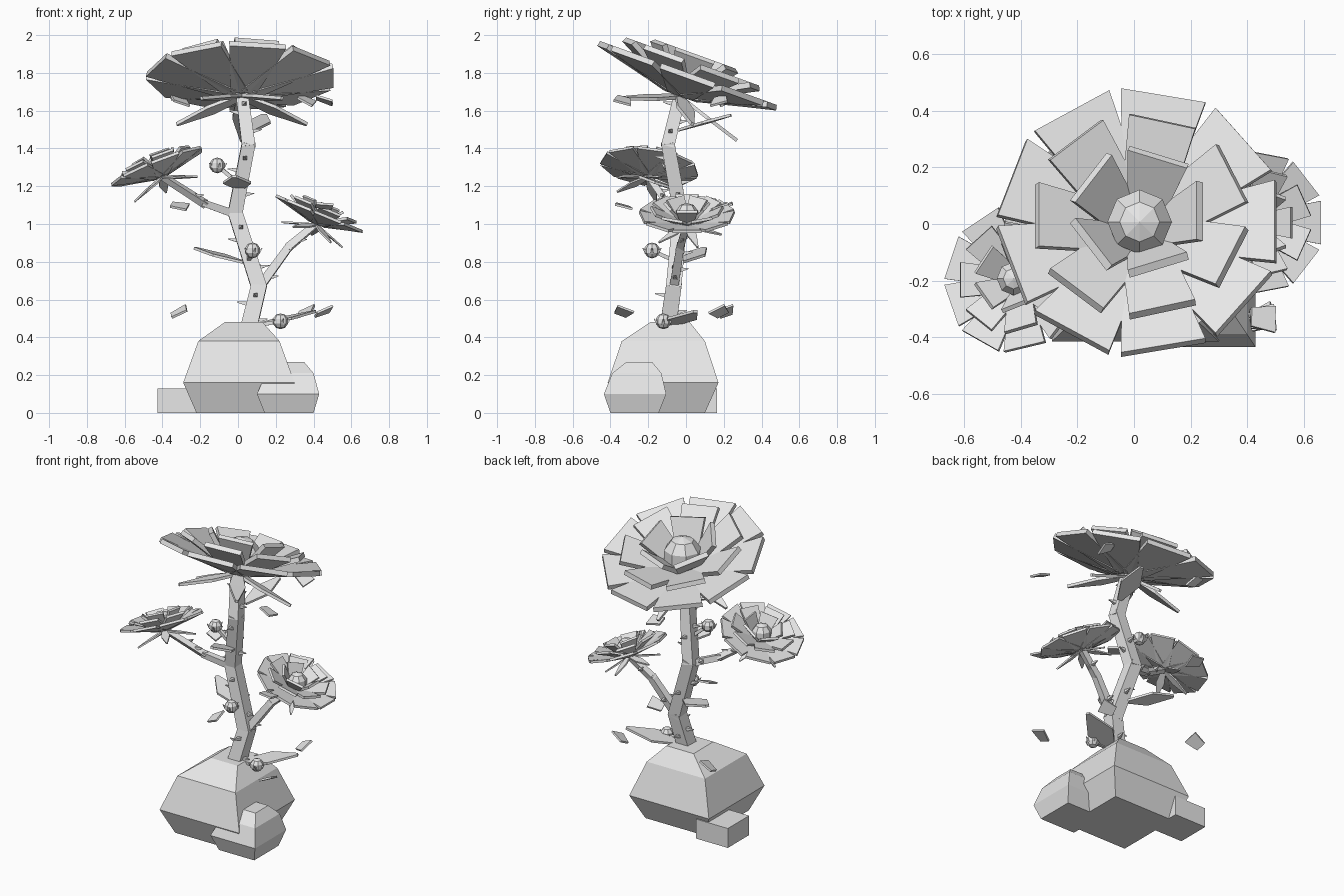
import bpy, bmesh, math, random
from mathutils import Vector, Matrix

if "Cube" in bpy.data.objects:
    bpy.data.objects.remove(bpy.data.objects["Cube"])

random.seed(4)

GREY = bpy.data.materials.new("light grey")
GREY.diffuse_color = (0.8, 0.8, 0.8, 1)
GREY.use_nodes = True
GREY.node_tree.nodes["Principled BSDF"].inputs["Base Color"].default_value = GREY.diffuse_color


def finish(bm, name):
    bmesh.ops.recalc_face_normals(bm, faces=bm.faces)
    me = bpy.data.meshes.new(name)
    bm.to_mesh(me)
    bm.free()
    me.materials.append(GREY)
    ob = bpy.data.objects.new(name, me)
    bpy.context.collection.objects.link(ob)
    return ob


def loft(bm, rings):
    """Skin a list of equal point rings and cap both ends."""
    vs = [[bm.verts.new(p) for p in r] for r in rings]
    n = len(vs[0])
    for a, b in zip(vs, vs[1:]):
        for i in range(n):
            bm.faces.new((a[i], a[(i + 1) % n], b[(i + 1) % n], b[i]))
    bm.faces.new(vs[0])
    bm.faces.new(vs[-1])


def beam(bm, a, b, r0, r1, sides=4):
    """Tapered prism from a to b."""
    a, b = Vector(a), Vector(b)
    d = b - a
    z = d.normalized()
    x = Vector((1, 0, 0)) if abs(z.x) < 0.8 else Vector((0, 1, 0))
    x = (x - z * x.dot(z)).normalized()
    M = Matrix((x, z.cross(x), z)).transposed().to_4x4()
    M = Matrix.Translation((a + b) / 2) @ M @ Matrix.Rotation(math.pi / 4, 4, 'Z')
    bmesh.ops.create_cone(bm, cap_ends=True, segments=sides, radius1=r0, radius2=r1,
                          depth=d.length, matrix=M)


def plate(bm, M, outline, t):
    """Slab along local x, thickened square to its slope: rows are (distance, half width, height)."""
    slope = math.atan2(outline[-1][2] - outline[0][2], outline[-1][0] - outline[0][0])
    dx, dz = -t * math.sin(slope), t * math.cos(slope)
    loft(bm, [[M @ Vector(p) for p in ((x, -h, z), (x, h, z), (x + dx, h, z + dz), (x + dx, -h, z + dz))]
              for x, h, z in outline])


def ball(bm, M, r, seg=8, rings=5):
    bmesh.ops.create_uvsphere(bm, u_segments=seg, v_segments=rings, radius=r, matrix=M)


def frame(origin, normal):
    n = Vector(normal).normalized()
    x = (Vector((1, 0, 0)) - n * n.x).normalized()
    return Matrix.Translation(origin) @ Matrix((x, n.cross(x), n)).transposed().to_4x4()


# Rocks: square profiles, rows are (z, x0, x1, y0, y1)
def rock(name, rows):
    bm = bmesh.new()
    loft(bm, [[(x0, y0, z), (x1, y0, z), (x1, y1, z), (x0, y1, z)] for z, x0, x1, y0, y1 in rows])
    finish(bm, name)


rock("main_rock", [(0, -.22, .23, -.35, .10), (.16, -.29, .30, -.415, .172),
                   (.38, -.21, .22, -.34, .10), (.48, -.07, .13, -.19, .02)])
rock("small_rock", [(0, .14, .40, -.40, -.145), (.10, .10, .43, -.435, -.105),
                    (.21, .15, .40, -.39, -.13), (.27, .21, .35, -.315, -.18)])
rock("block_rock", [(0, -.425, -.19, -.06, .165), (.13, -.425, -.19, -.06, .165)])


# Flowers: three rings of petals, ball centre, drooping sepals
RINGS = [("outer_petals", 9, 0, [(.06, .07, -.005), (.485, .152, .098)]),
         ("middle_petals", 7, 180, [(.09, .085, .02), (.37, .12, .165)]),
         ("inner_petals", 5, 0, [(.11, .075, .07), (.225, .11, .215)])]


def flower(name, origin, normal, s):
    F = frame(origin, normal) @ Matrix.Scale(s, 4)
    for ring, n, start, outline in RINGS:
        bm = bmesh.new()
        for i in range(n):
            R = Matrix.Rotation(math.radians(start) + i * math.tau / n, 4, 'Z')
            plate(bm, F @ R, outline, .03)
        finish(bm, name + "_" + ring)
    bm = bmesh.new()
    ball(bm, Matrix.Translation(F @ Vector((0, 0, .11))), .12 * s)
    finish(bm, name + "_centre")
    bm = bmesh.new()
    for i in range(5):
        R = Matrix.Rotation(math.radians(18 + 72 * i), 4, 'Z')
        plate(bm, F @ R, [(.02, .03, -.02), (.17, .05, -.07), (.36, .008, -.13)], .018)
    finish(bm, name + "_sepals")


flower("top_flower", (.02, -.03, 1.68), (0, .34, .94), 1)
flower("left_flower", (-.405, -.2, 1.25), (-.37, .12, .92), .52)
flower("right_flower", (.415, .005, 1.0), (.38, 0, .92), .505)

# Stem and branches as jointed square beams, with thorns
PATHS = {"trunk": ([(.05, -.10, .42), (.11, -.065, .67), (-.015, -.03, 1.06),
                    (.055, -.095, 1.42), (.02, -.03, 1.69)], .062, .046),
         "left_branch": ([(-.01, -.035, 1.05), (-.18, -.10, 1.11), (-.405, -.2, 1.255)], .030, .022),
         "right_branch": ([(.11, -.065, .66), (.27, -.03, .88), (.415, .005, 1.0)], .034, .024)}
thorns = bmesh.new()
for name, (pts, r0, r1) in PATHS.items():
    bm = bmesh.new()
    n = len(pts) - 1
    for i in range(n):
        a, b = Vector(pts[i]), Vector(pts[i + 1])
        ra = r0 + (r1 - r0) * i / n
        rb = r0 + (r1 - r0) * (i + 1) / n
        d = (b - a).normalized()
        beam(bm, a - d * .012, b + d * .012, ra, rb)
        for k in range(4 if name == "trunk" else 2):
            ang = math.pi / 2 * k + random.uniform(-.2, .2)
            out = Vector((math.cos(ang), math.sin(ang), .15))
            p = a.lerp(b, .25 + .18 * k)
            beam(thorns, p + out * ra * .5, p + out * (ra + .03), .018, .003)
    finish(bm, name)
finish(thorns, "thorns")

# Leaves from stem point to tip
LEAVES = [((.09, -.09, .455), (.41, .05, .53), .085), ((.03, -.03, .79), (-.23, .10, .865), .075),
          ((.08, -.04, 1.49), (.14, .24, 1.57), .065), ((.01, -.06, 1.18), (-.02, -.25, 1.245), .075)]
for i, (a, b, w) in enumerate(LEAVES):
    a, b = Vector(a), Vector(b)
    x = (b - a).normalized()
    y = Vector((0, 0, 1)).cross(x).normalized()
    M = Matrix.Translation(a) @ Matrix((x, y, x.cross(y))).transposed().to_4x4()
    L = (b - a).length
    bm = bmesh.new()
    plate(bm, M, [(0, .015, 0), (L * .5, w, 0), (L, .012, 0)], .014)
    finish(bm, f"leaf_{i + 1}")

# Buds on short twigs, each with a small spiky collar
BUDS = [((-.11, -.08, 1.31), (.02, -.07, 1.2)), ((.077, -.18, .86), (.05, -.05, .8)),
        ((.225, -.12, .485), (.08, -.09, .46))]
for i, (c, root) in enumerate(BUDS):
    c, root = Vector(c), Vector(root)
    bm = bmesh.new()
    ball(bm, Matrix.Translation(c), .042)
    finish(bm, f"bud_{i + 1}")
    bm = bmesh.new()
    beam(bm, root, c, .016, .013)
    for k in range(5):
        a = math.tau * k / 5
        o = Vector((math.cos(a), math.sin(a), .25))
        beam(bm, c + o * .03 - Vector((0, 0, .02)), c + o * .052, .012, .002)
    finish(bm, f"bud_twig_{i + 1}")

# Drifting loose petals, three at each of three heights
bm = bmesh.new()
for j, z in enumerate((.53, 1.09, 1.65)):
    for i, (x, y) in enumerate(((.455, -.335), (.36, .18), (-.31, .21))):
        R = (Matrix.Rotation(math.radians(20 if i else -15), 4, 'X')
             @ Matrix.Rotation(math.radians((-28, 5, 22)[j] * (1 if i else .9)), 4, 'Y')
             @ Matrix.Rotation(random.uniform(-.3, .3), 4, 'Z'))
        plate(bm, Matrix.Translation((x, y, z)) @ R, [(-.045, .034, 0), (.045, .048, 0)], .012)
finish(bm, "loose_petals")
